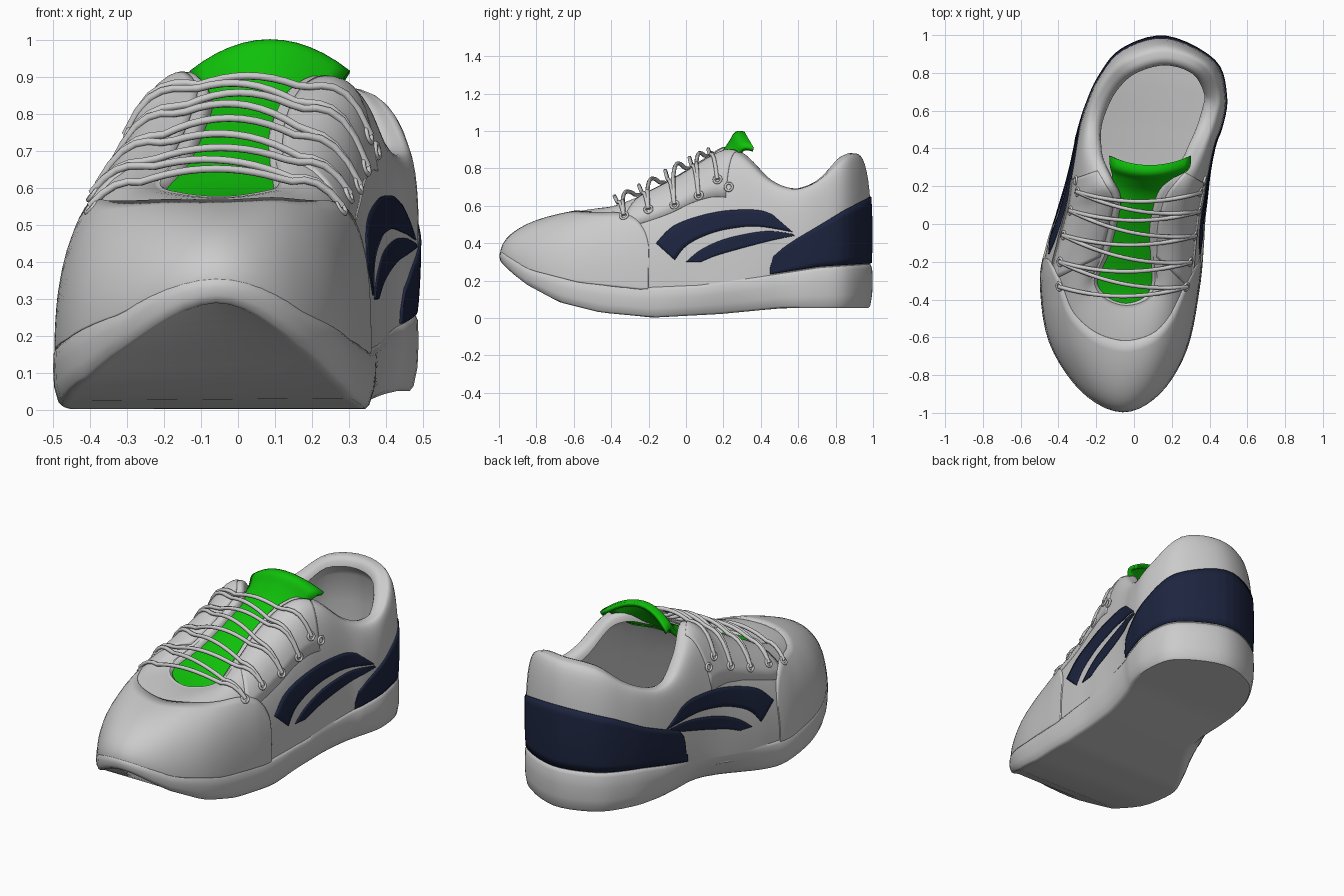
import bpy, bmesh, math
from mathutils import Vector as V
from mathutils.bvhtree import BVHTree

if "Cube" in bpy.data.objects:
    bpy.data.objects.remove(bpy.data.objects["Cube"])

NU, NC = 120, 24      # samples round the shoe, control columns


def spline(pts, u, closed=False):
    n = len(pts)
    i = math.floor(u) if closed else max(0, min(n - 2, math.floor(u)))
    f = u - i
    pick = (lambda k: pts[k % n]) if closed else (lambda k: pts[max(0, min(n - 1, k))])
    a, b, c, d = (V(pick(i + k)) for k in (-1, 0, 1, 2))
    return 0.5 * (2 * b + (c - a) * f + (2 * a - 5 * b + 4 * c - d) * f ** 2 + (3 * b - a - 3 * c + d) * f ** 3)


def interp(tab, x):
    if x <= tab[0][0]:
        return tab[0][1]
    for (x0, y0), (x1, y1) in zip(tab, tab[1:]):
        if x <= x1:
            return y0 + (y1 - y0) * (x - x0) / (x1 - x0)
    return tab[-1][1]


def material(name, col):
    m = bpy.data.materials.new(name)
    m.diffuse_color = col
    m.use_nodes = True
    m.node_tree.nodes["Principled BSDF"].inputs["Base Color"].default_value = m.diffuse_color
    return m


NAVY = material("navy", (0.012, 0.018, 0.05, 1))
GREEN = material("green", (0.005, 0.53, 0.003, 1))


def surface(name, rows, ring=False, mat=None, thick=0):
    """Skin a grid of points; rings are capped by cross strips at both ends."""
    bm = bmesh.new()
    g = [[bm.verts.new(p) for p in r] for r in rows]
    n = len(g[0])
    for a, b in zip(g, g[1:]):
        for i in range(n if ring else n - 1):
            j = (i + 1) % n
            bm.faces.new((a[i], a[j], b[j], b[i]))
    if ring:
        for r in (g[0], g[-1]):
            for i in range(n // 2):
                quad = [r[i], r[i + 1], r[(n - i - 1) % n], r[(n - i) % n]]
                bm.faces.new(list(dict.fromkeys(quad)))
    bmesh.ops.recalc_face_normals(bm, faces=bm.faces)
    me = bpy.data.meshes.new(name)
    bm.to_mesh(me)
    tree = BVHTree.FromBMesh(bm)
    bm.free()
    ob = bpy.data.objects.new(name, me)
    bpy.context.collection.objects.link(ob)
    if mat:
        me.materials.append(mat)
    bpy.ops.object.select_all(action='DESELECT')
    ob.select_set(True)
    bpy.context.view_layer.objects.active = ob
    bpy.ops.object.shade_smooth_by_angle(angle=math.radians(50))
    if thick:
        s = ob.modifiers.new("thickness", 'SOLIDIFY')
        s.thickness, s.offset = thick, 0
    return tree


# Footprint and opening edge, anticlockwise from the toe
FOOT = [(-.06, -.985), (.13, -.89), (.27, -.66), (.335, -.35), (.36, -.12), (.37, .02), (.385, .14), (.40, .27),
        (.425, .42), (.455, .52), (.475, .68), (.42, .86), (.17, .985), (-.06, .92), (-.18, .77), (-.25, .6),
        (-.30, .45), (-.34, .3), (-.385, .15), (-.42, .03), (-.46, -.12), (-.488, -.3), (-.44, -.62), (-.27, -.88)]
OPENING = [(-.04, -.44, .575), (.08, -.40, .59), (.12, -.3, .61), (.11, -.15, .68), (.11, 0, .77), (.15, .15, .86),
           (.22, .24, .90), (.30, .32, .86), (.37, .45, .735), (.415, .58, .69), (.43, .7, .73), (.35, .84, .855),
           (.17, .90, .88), (-.02, .85, .855), (-.14, .74, .75), (-.21, .6, .69), (-.235, .48, .71),
           (-.22, .35, .82), (-.15, .22, .91), (-.10, .13, .865), (-.12, 0, .78), (-.16, -.15, .69),
           (-.22, -.3, .61), (-.16, -.40, .585)]
SOLE_LOW = [(-1, .305), (-.93, .235), (-.86, .18), (-.68, .085), (-.46, .03), (-.17, .003), (.18, .022), (.5, .053), (1, .053)]
SOLE_TOP = [(-1, .37), (-.84, .27), (-.57, .2), (-.25, .165), (.07, .18), (.39, .225), (.71, .275), (1, .295)]
US = [NC * i / NU for i in range(NU)]


def inward(pts, u):
    d = spline(pts, u + .05, True) - spline(pts, u - .05, True)
    return V((-d[1], d[0], 0)).normalized()


# Sole, waisted under the arch
def sole_point(u, inset, f):
    p = spline(FOOT, u, True).to_3d()
    lo, hi = interp(SOLE_LOW, p.y), interp(SOLE_TOP, p.y)
    waist = math.exp(-((p.y - .22) / .27) ** 2) * (1 - f) * (.12 if u > 12 else .03)
    return p + inward(FOOT, u) * (inset + waist) + V((0, 0, lo + (hi - lo) * f))


PROFILE = [(.03, 0), (.01, 0), (0, .06), (-.01, .3), (-.012, .6), (-.01, .88), (0, .98), (.012, 1), (.03, .98)]
surface("sole", [[sole_point(u, *pr) for u in US] for pr in PROFILE], ring=True)

# Upper: each column rises from the footprint and rolls in to the opening
ROUND_R = [(-.97, 1.02), (-.6, .96), (-.3, .8), (.0, .75), (.3, .75), (.7, .8)]
ROUND_L = [(-.97, 1.02), (-.6, .98), (-.3, .87), (0, .95), (.15, 1.05), (.35, 1.0), (.7, .8)]


def upper_point(u, t):
    u %= NC
    a = spline(FOOT, u, True).to_3d()
    a.z = interp(SOLE_TOP, a.y) - .01
    b = spline(OPENING, u, True)
    p = interp(ROUND_L if u > 12 else ROUND_R, a.y)
    ang = math.pi / 2 * (3 * t * t - 2 * t ** 3)
    h, z = 1 - max(0, math.cos(ang)) ** p, math.sin(ang) ** p
    bulge = interp([(.2, 0), (.6, .018), (.9, .01)], a.y) * math.sin(math.pi * t)
    return V((a.x + (b.x - a.x) * h, a.y + (b.y - a.y) * h, a.z + (b.z - a.z) * z)) - inward(FOOT, u) * bulge


def lining_point(u, t, f, dz):
    w = interp([(.1, .03), (.4, .06)], spline(OPENING, u, True).y)
    return upper_point(u, t) + inward(OPENING, u) * w * f + V((0, 0, dz))


rows = [[upper_point(u, k / 16) for u in US] for k in range(17)]
for t, f, dz in [(1, .3, .003), (1, .65, -.005), (1, .9, -.022), (1, 1, -.05), (.8, 1, -.05), (.6, 1, -.05),
                 (.4, 1, -.05), (.2, 1, -.05), (0, 1, -.05)]:
    rows.append([lining_point(u, t, f, dz) for u in US])
upper = surface("upper", rows, ring=True)


def lift(p, off):
    co, no, _, _ = upper.find_nearest(p)
    return co + no * off


def cast(o, d, off=0):
    co, no, _, _ = upper.ray_cast(V(o), V(d))
    return co + no * off


# Toe cap
def cap_point(a, b):
    r = math.sin(math.pi * (a - .5))
    return lift(upper_point(3.6 * r, b * (.24 + .46 * math.sqrt(max(0, 1 - r * r)))), .001)


surface("toe_cap", [[cap_point(i / 60, j / 12) for i in range(61)] for j in range(13)], thick=.012)

# Eyelet stays, side stripes
STRIPES = {"upper_stripe": ([(-.16, .40), (-.07, .49), (.07, .545), (.22, .575), (.38, .578), (.46, .555)],
                            [(-.06, .31), (0, .385), (.1, .44), (.22, .475), (.38, .49), (.57, .46)]),
           "lower_stripe": ([(0, .30), (.08, .365), (.2, .42), (.35, .455), (.46, .465), (.57, .45)],
                            [(.08, .30), (.15, .33), (.25, .36), (.36, .39), (.48, .42), (.58, .44)])}
for side, s in (("right", 1), ("left", -1)):
    surface(side + "_eyelet_stay", [[lift(upper_point(s * (2.9 + 3.6 * i / 30), .42 + .5 * j / 8), 0)
                                     for i in range(31)] for j in range(9)], thick=.01)
    for name, (top, low) in STRIPES.items():
        grid = []
        for j in range(6):
            pts = [spline(top, i / 5).lerp(spline(low, i / 5), j / 5) for i in range(26)]
            grid.append([cast((2 * s, q[0], q[1]), (-s, 0, 0), .001) for q in pts])
        surface(side + "_" + name, grid, mat=NAVY, thick=.008)

# Heel counter, blunter on the left
COUNTER_R = [(.445, .25), (.47, .33), (.52, .375), (.6, .43), (.7, .49), (.85, .58), (.99, .65)]
COUNTER_L = [(.44, .27), (.455, .38), (.49, .43), (.6, .47), (.7, .51), (.85, .59), (.99, .65)]
cols = []
for i in range(161):
    a = math.radians(-9 + 198 * i / 160)
    d = V((math.cos(a), math.sin(a), 0))
    far = V((.13, .5, 0)) + d * 2
    y = cast(far + V((0, 0, .32)), -d).y
    lo, hi = interp(SOLE_TOP, y), interp(COUNTER_R if d.x > 0 else COUNTER_L, y)
    cols.append([cast(far + V((0, 0, lo + (max(hi, lo + .01) - lo) * j / 8)), -d, .002) for j in range(9)])
surface("heel_counter", cols, mat=NAVY, thick=.01)

# Tongue: centre x, y, z, half width, arch
TONGUE = [(-.05, -.45, .55, .13, .02), (-.05, -.3, .59, .19, .02), (-.02, -.1, .69, .18, .03), (0, .05, .775, .17, .03),
          (.04, .17, .85, .165, .05), (.07, .235, .93, .18, .07), (.085, .27, .985, .205, .08), (.085, .31, .985, .21, .085)]
rows = []
for k in range(36):
    x, y, z, w, arch = spline([V(r) for r in TONGUE], k / 5)
    sweep = interp([(.15, 0), (.3, .05)], y)
    rows.append([(x + w * q, y + sweep * q * q, z - arch * q * q) for q in (j / 6 - 1 for j in range(13))])
surface("tongue", rows, mat=GREEN, thick=.025)

# Eyelets and laces
HOLES = [(-.33, .545), (-.2, .58), (-.06, .605), (.07, .655), (.17, .74), (.23, .70)]
THROAT = [(-.44, .575), (-.3, .61), (-.15, .685), (0, .775), (.15, .845), (.24, .88)]
eyes = {}
for s in (1, -1):
    eyes[s] = []
    for i, (y, z) in enumerate(HOLES):
        co, no, _, _ = upper.ray_cast(V((2 * s, y, z)), V((-s, 0, 0)))
        eyes[s].append(co + no * .01)
        bpy.ops.mesh.primitive_torus_add(major_radius=.02, minor_radius=.007, major_segments=14, minor_segments=6,
                                         location=co + no * .006, rotation=no.to_track_quat('Z', 'Y').to_euler())
        bpy.context.object.name = f"eyelet_{'right' if s > 0 else 'left'}_{i + 1}"
        bpy.ops.object.shade_smooth()


def lace(name, a, b):
    m = (a + b) / 2
    rise = max(0, interp(THROAT, m.y) + .05 - m.z)
    cu = bpy.data.curves.new(name, 'CURVE')
    cu.dimensions, cu.bevel_depth, cu.bevel_resolution, cu.use_fill_caps = '3D', .011, 1, True
    sp = cu.splines.new('POLY')
    sp.points.add(20)
    for k in range(21):
        f = k / 20
        bow = 1 - (2 * f - 1) ** 2
        p = a.lerp(b, f) + V((0, -.05, rise)) * bow
        hit = upper.ray_cast(V((p.x, p.y, 2)), V((0, 0, -1)))[0]
        if hit and 0 < k < 20:
            p.z = max(p.z, hit.z + .014)
        sp.points[k].co = (*p, 1)
    bpy.context.collection.objects.link(bpy.data.objects.new(name, cu))


for i in range(5):
    lace(f"lace_straight_{i + 1}", eyes[1][i], eyes[-1][i])
    if i < 4:
        lace(f"lace_cross_{i + 1}", eyes[1][i], eyes[-1][i + 1])
